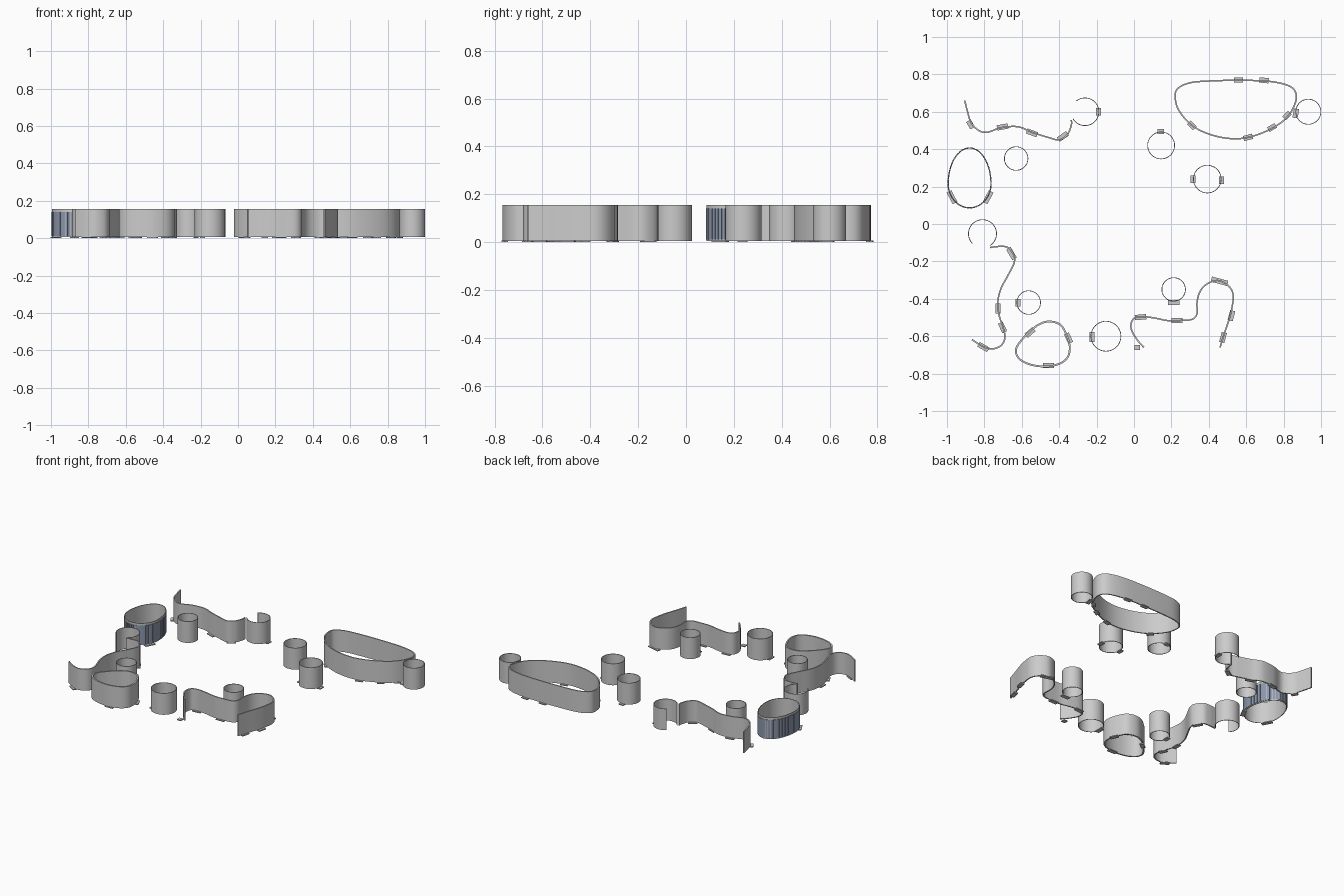
import bpy, bmesh, math
from mathutils import Vector

if "Cube" in bpy.data.objects:
    bpy.data.objects.remove(bpy.data.objects["Cube"])

Z0, Z1 = 0.006, 0.155


def smooth_path(pts, closed, steps=8):
    # Catmull-Rom through the control points
    n, out = len(pts), []
    p = [Vector(q) for q in pts]

    def get(i):
        return p[i % n] if closed else p[max(0, min(n - 1, i))]

    for i in range(n if closed else n - 1):
        a, b, c, d = get(i - 1), get(i), get(i + 1), get(i + 2)
        for s in range(steps):
            t = s / steps
            out.append(0.5 * (2 * b + (c - a) * t + (2 * a - 5 * b + 4 * c - d) * t * t
                              + (3 * b - a - 3 * c + d) * t ** 3))
    if not closed:
        out.append(p[-1])
    return out


def finish(name, bm, smooth=True, mat=None):
    bmesh.ops.recalc_face_normals(bm, faces=bm.faces)
    me = bpy.data.meshes.new(name)
    bm.to_mesh(me)
    bm.free()
    ob = bpy.data.objects.new(name, me)
    bpy.context.collection.objects.link(ob)
    if mat:
        me.materials.append(mat)
    if smooth:
        bpy.ops.object.select_all(action='DESELECT')
        ob.select_set(True)
        bpy.context.view_layer.objects.active = ob
        bpy.ops.object.shade_smooth_by_angle(angle=math.radians(35))
    return ob


def add_strip(bm, path, closed, thick, z0=Z0, z1=Z1):
    # upright band of constant thickness following a path
    n, rings = len(path), []
    for i, q in enumerate(path):
        a = path[(i - 1) % n] if closed else path[max(i - 1, 0)]
        b = path[(i + 1) % n] if closed else path[min(i + 1, n - 1)]
        t = (b - a).normalized()
        o = Vector((-t.y, t.x)) * (thick / 2)
        rings.append([bm.verts.new((v.x, v.y, z)) for v, z in
                      ((q + o, z0), (q - o, z0), (q - o, z1), (q + o, z1))])
    for i in range(n if closed else n - 1):
        r, s = rings[i], rings[(i + 1) % n]
        for k in range(4):
            bm.faces.new((r[k], r[(k + 1) % 4], s[(k + 1) % 4], s[k]))
    if not closed:
        bm.faces.new(rings[0])
        bm.faces.new(rings[-1][::-1])


def wall(name, path, closed, thick=0.008):
    bm = bmesh.new()
    add_strip(bm, path, closed, thick)
    return finish(name, bm)


def curved_wall(name, closed, thick, pts):
    return wall(name, smooth_path(pts, closed), closed, thick)


def arc(x, y, r, a0=0, a1=360, n=48):
    m = n if a1 - a0 == 360 else n + 1
    angles = [math.radians(a0 + (a1 - a0) * i / n) for i in range(m)]
    return [Vector((x + r * math.cos(a), y + r * math.sin(a))) for a in angles]


# Winding open walls
curved_wall("back_left_wall", False, 0.008, [
    (-.905, .66), (-.89, .60), (-.87, .54), (-.83, .50), (-.785, .49), (-.71, .515), (-.62, .52),
    (-.545, .49), (-.465, .465), (-.40, .45), (-.355, .48), (-.335, .53), (-.335, .555)])
curved_wall("left_wall", False, 0.008, [
    (-.77, -.126), (-.72, -.12), (-.674, -.126), (-.642, -.168), (-.642, -.211), (-.674, -.275),
    (-.711, -.345), (-.727, -.41), (-.722, -.484), (-.70, -.553), (-.69, -.607), (-.711, -.65),
    (-.76, -.668), (-.807, -.655), (-.866, -.618)])
curved_wall("front_right_wall", False, 0.008, [
    (.053, -.66), (.02, -.623), (-.01, -.575), (-.016, -.537), (0, -.505), (.043, -.495),
    (.112, -.503), (.176, -.516), (.246, -.516), (.31, -.51), (.337, -.479), (.337, -.42),
    (.353, -.361), (.39, -.321), (.449, -.302), (.503, -.329), (.53, -.377), (.524, -.447),
    (.508, -.511), (.481, -.591), (.46, -.66)])

# Closed rounded enclosures
curved_wall("back_right_enclosure", True, 0.008, [
    (.22, .68), (.235, .725), (.30, .755), (.41, .765), (.57, .768), (.73, .762), (.835, .735),
    (.868, .687), (.85, .618), (.80, .553), (.715, .50), (.61, .463), (.513, .457), (.406, .479),
    (.31, .527), (.24, .607)])
curved_wall("front_left_enclosure", True, 0.01, [
    (-.455, -.521), (-.396, -.537), (-.364, -.586), (-.344, -.65), (-.353, -.709), (-.396, -.746),
    (-.47, -.762), (-.556, -.751), (-.615, -.719), (-.631, -.671), (-.599, -.618), (-.551, -.57),
    (-.508, -.537)])

# Round drums and the two open drums
for i, (x, y, r) in enumerate([
        (-.63, .35, .063), (.145, .42, .072), (.392, .24, .074), (.932, .60, .067),
        (-.563, -.42, .063), (-.15, -.60, .08), (.212, -.35, .063)]):
    wall(f"drum_{i + 1}", arc(x, y, r), True, 0.004)
wall("open_drum_back", arc(-.262, .60, .074, -150, 129), False, 0.004)
wall("open_drum_left", arc(-.81, -.052, .075, -57, 224), False, 0.004)


# Egg-shaped enclosure with slatted outer cladding
def egg(t, grow=0):
    s = math.sin(t)
    return Vector((-.879 + (.113 + grow) * math.cos(t),
                   .215 + ((.19 if s > 0 else .127) + grow) * s))


N = 96
wall("egg_enclosure", [egg(2 * math.pi * i / N) for i in range(N)], True, 0.004)
blue = bpy.data.materials.new("slat_blue")
blue.diffuse_color = (0.27, 0.32, 0.42, 1)
blue.use_nodes = True
blue.node_tree.nodes["Principled BSDF"].inputs["Base Color"].default_value = blue.diffuse_color
bm = bmesh.new()
S = 48
for i in range(S):
    add_strip(bm, [egg(2 * math.pi * (i + f) / S, .0035) for f in (.06, .5, .94)],
              False, 0.003, 0.012, 0.14)
finish("egg_slats", bm, False, blue)

# Flat foot plates: x, y, angle, length
plates = [
    (-.874, .532, -60, .045), (-.703, .519, 10, .06), (-.545, .487, -20, .06), (-.38, .468, 35, .06),
    (-.19, .60, 90, .04), (.559, .77, 0, .05), (.695, .768, -5, .05), (.818, .58, 45, .045),
    (.738, .516, 30, .045), (.61, .463, 15, .05), (.31, .527, -45, .045), (.865, .592, 80, .05),
    (.144, .495, 0, .035), (.315, .238, 90, .04), (.468, .235, 90, .04), (-.973, .143, -62, .07),
    (-.78, .143, 62, .07), (-.655, -.158, -60, .065), (-.727, -.452, 90, .055),
    (-.703, -.553, -65, .055)]
plates += [
    (-.805, -.658, -30, .06), (-.62, -.42, 90, .04), (-.556, -.58, 40, .055),
    (-.35, -.61, -65, .055), (-.457, -.757, 0, .06), (-.225, -.604, 90, .055),
    (.018, -.66, 0, .03), (.035, -.498, 5, .06), (.23, -.516, 0, .06), (.212, -.42, 0, .06),
    (.457, -.306, -15, .09), (.521, -.49, 75, .055), (.476, -.607, 75, .055)]
for i, (x, y, a, l) in enumerate(plates):
    bm = bmesh.new()
    d = Vector((math.cos(math.radians(a)), math.sin(math.radians(a)))) * (l / 2)
    c = Vector((x, y))
    add_strip(bm, [c - d, c + d], False, 0.028, 0.0, 0.007)
    finish(f"foot_plate_{i + 1}", bm, False)
